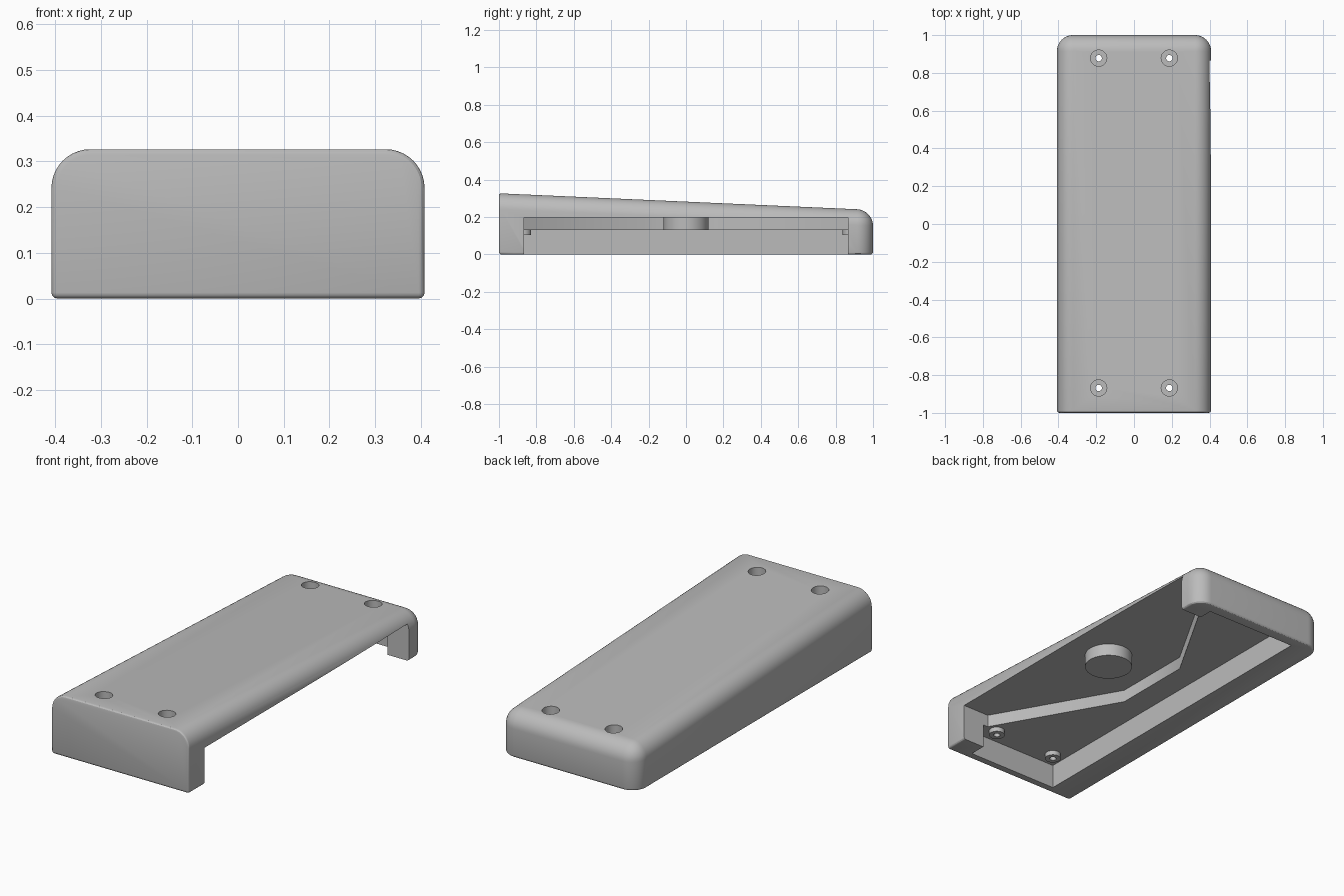
import bpy, bmesh, math

if "Cube" in bpy.data.objects:
    bpy.data.objects.remove(bpy.data.objects["Cube"])

grey = bpy.data.materials.new("body_grey")
grey.diffuse_color = (0.5, 0.5, 0.5, 1)
grey.use_nodes = True
grey.node_tree.nodes["Principled BSDF"].inputs["Base Color"].default_value = grey.diffuse_color


def make_object(name, bm):
    bmesh.ops.recalc_face_normals(bm, faces=bm.faces[:])
    me = bpy.data.meshes.new(name)
    bm.to_mesh(me)
    bm.free()
    me.materials.append(grey)
    ob = bpy.data.objects.new(name, me)
    bpy.context.collection.objects.link(ob)
    return ob


def prism(name, points, z0, z1):
    """Extrude a plan outline between two heights."""
    bm = bmesh.new()
    base = bm.faces.new([bm.verts.new((x, y, z0)) for x, y in points])
    ext = bmesh.ops.extrude_face_region(bm, geom=[base])
    for v in ext["geom"]:
        if isinstance(v, bmesh.types.BMVert):
            v.co.z = z1
    return make_object(name, bm)


def cylinder(name, x, y, r, z0, z1, n=32):
    ring = [(x + r * math.cos(2 * math.pi * i / n),
             y + r * math.sin(2 * math.pi * i / n)) for i in range(n)]
    return prism(name, ring, z0, z1)


def select(ob):
    bpy.ops.object.select_all(action='DESELECT')
    ob.select_set(True)
    bpy.context.view_layer.objects.active = ob


def combine(target, tool, operation):
    select(target)
    mod = target.modifiers.new("cut", 'BOOLEAN')
    mod.operation, mod.solver, mod.object = operation, 'EXACT', tool
    bpy.ops.object.modifier_apply(modifier=mod.name)
    bpy.data.objects.remove(tool)


# Sloped block, tall at the front
W, FRONT_Z, BACK_Z = 0.408, 0.327, 0.238
bm = bmesh.new()
bmesh.ops.create_cube(bm, size=2)
for v in bm.verts:
    top = BACK_Z if v.co.y > 0 else FRONT_Z
    v.co.x *= W
    v.co.z = top if v.co.z > 0 else 0

# Large rounding: side tops, back top and back uprights
big = []
for e in bm.edges:
    a, b = (v.co for v in e.verts)
    along_top = a.z > 0.1 and b.z > 0.1 and max(a.y, b.y) > 0
    upright_back = a.y > 0 and b.y > 0 and abs(a.z - b.z) > 0.1
    if along_top or upright_back:
        big.append(e)
bmesh.ops.bevel(bm, geom=big, offset=0.085, segments=10, profile=0.5,
                affect='EDGES')

# Small rounding: around the front face and the underside
small = []
for e in bm.edges:
    a, b = (v.co for v in e.verts)
    if max(a.z, b.z) < 1e-4 or max(a.y, b.y) < -0.9999:
        small.append(e)
bmesh.ops.bevel(bm, geom=small, offset=0.013, segments=3, profile=0.5,
                affect='EDGES')
body = make_object("sloped_body", bm)

# Hollow underside, open on the right between the two legs
cavity = [(-0.26, -0.955), (0.28, -0.955), (0.28, -0.865), (0.6, -0.865),
          (0.6, 0.865), (0.28, 0.865), (0.28, 0.94), (-0.26, 0.94)]
combine(body, prism("cavity_cutter", cavity, -0.1, 0.13), 'DIFFERENCE')

# Deeper trapezoid recess
recess = [(0.6, -0.865), (0.6, 0.865), (0.25, 0.865), (-0.12, 0.22),
          (-0.12, -0.22), (0.25, -0.865)]
combine(body, prism("recess_cutter", recess, -0.1, 0.197), 'DIFFERENCE')

# Round pad hanging in the recess
combine(body, cylinder("round_pad", 0.17, 0, 0.12, 0.13, 0.22, 48), 'UNION')

# Screw bosses with counterbored through holes
for x in (-0.187, 0.187):
    for y in (-0.868, 0.878):
        combine(body, cylinder("boss", x, y, 0.04, 0.105, 0.16), 'UNION')
        combine(body, cylinder("bore", x, y, 0.043, 0.18, 0.5), 'DIFFERENCE')
        combine(body, cylinder("hole", x, y, 0.017, -0.1, 0.5), 'DIFFERENCE')

select(body)
bpy.ops.object.shade_smooth_by_angle(angle=math.radians(30))
